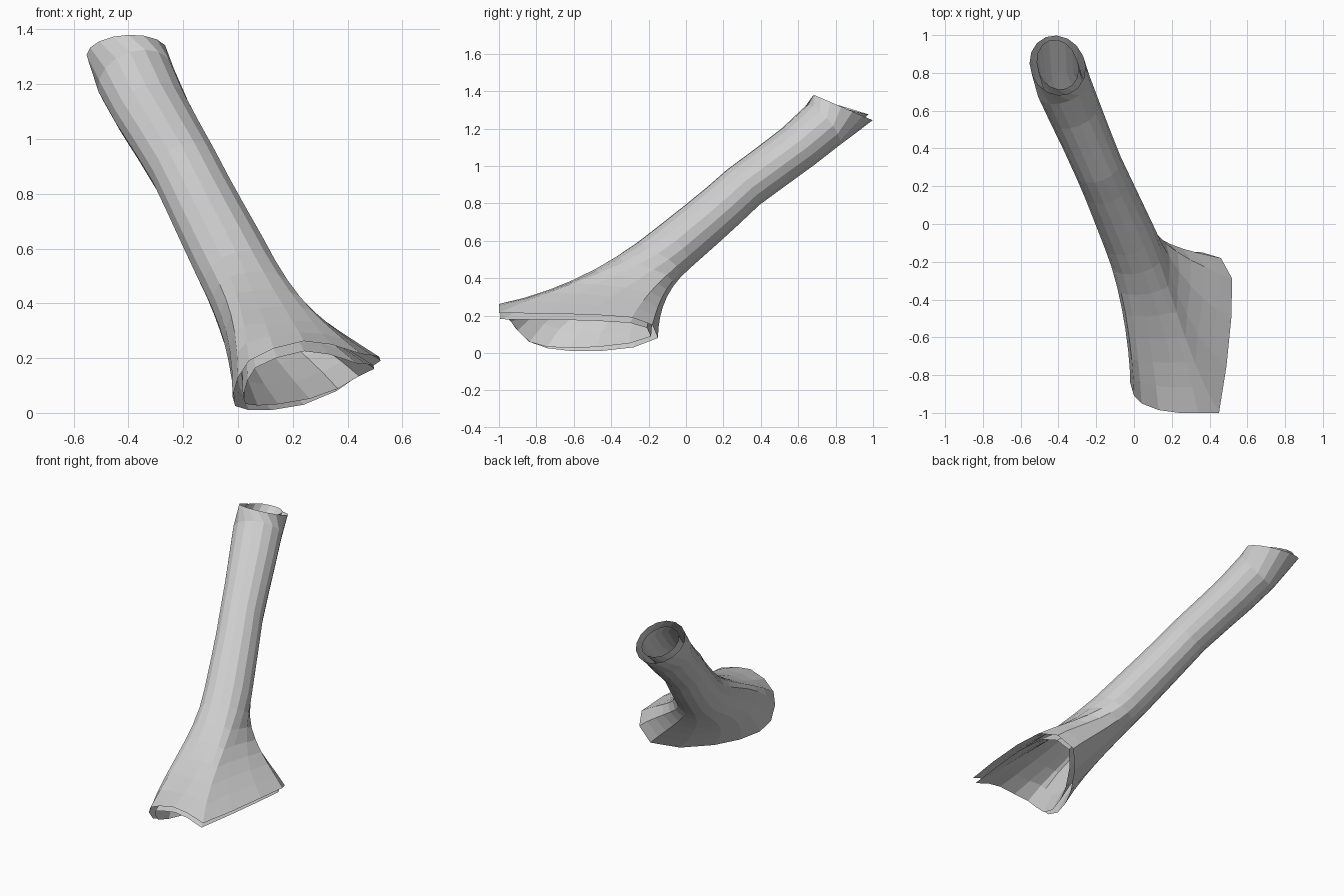
import bpy, bmesh, math
from mathutils import Vector as V

if "Cube" in bpy.data.objects:
    bpy.data.objects.remove(bpy.data.objects["Cube"])

SIDES = 16
grey = bpy.data.materials.new("light_grey")
grey.diffuse_color = (0.62, 0.62, 0.62, 1)
grey.use_nodes = True
grey.node_tree.nodes["Principled BSDF"].inputs["Base Color"].default_value = grey.diffuse_color

# Tube frame: downward axis, sideways axis and upward axis of the cross-section
down = V((0.31, -0.74, -0.61)).normalized()
side = V((0.92, 0.385, 0)).normalized()
up = V((0.23, -0.555, 0.80)).normalized()


def ring(c, a, b):
    """Elliptical ring with half-axis vectors a and b."""
    return [V(c) + a * math.cos(t) + b * math.sin(t)
            for t in (2 * math.pi * i / SIDES for i in range(SIDES))]


# Tube rings: slanted mouth, then round sections down to the neck
rings = [ring((-0.405, 0.84, 1.312), V((0.148, -0.01, 0.005)), V((0.005, -0.158, 0.068)))]
for c, rs, ru in [((-0.372, 0.73, 1.215), 0.147, 0.139),
                  ((-0.315, 0.595, 1.10), 0.141, 0.131),
                  ((-0.252, 0.45, 0.992), 0.134, 0.129),
                  ((-0.19, 0.305, 0.885), 0.130, 0.129),
                  ((-0.140, 0.195, 0.785), 0.132, 0.132),
                  ((-0.092, 0.085, 0.69), 0.136, 0.136),
                  ((-0.025, -0.07, 0.56), 0.142, 0.142)]:
    rings.append(ring(c, side * rs, up * ru))

# Rim of the flared foot, from the right side round the front, left and back
rim = [V(p) for p in [
    (0.515, -0.50, 0.205), (0.49, -0.75, 0.21), (0.45, -1.0, 0.215), (0.34, -1.0, 0.25),
    (0.24, -1.0, 0.262), (0.13, -0.985, 0.235), (0.04, -0.95, 0.19), (0.0, -0.91, 0.13),
    (-0.02, -0.84, 0.06), (-0.01, -0.74, 0.025), (0.04, -0.61, 0.01), (0.12, -0.46, 0.01),
    (0.24, -0.28, 0.03), (0.36, -0.15, 0.08), (0.46, -0.18, 0.15), (0.52, -0.29, 0.19)]]

# Directions in which the foot runs out: right, front, left, back
out = [V((0.7, -0.35, -0.45)), V((0.1, -1, -0.2)), V((0, -0.5, -0.8)), V((0.6, 0.05, -0.65))]


def flare_point(i, t):
    """Cubic curve from the neck ring to the rim along column i."""
    ang = 2 * math.pi * i / SIDES
    co, si = math.cos(ang), math.sin(ang)
    w = [max(0, co) ** 2, max(0, si) ** 2, max(0, -co) ** 2, max(0, -si) ** 2]
    end = sum((d * k for d, k in zip(out, w)), V((0, 0, 0))).normalized()
    a, b = rings[7][i], rim[i]
    h = (b - a).length / 3
    p, q = a + down * h, b - end * h
    s = 1 - t
    return a * s ** 3 + p * (3 * s * s * t) + q * (3 * s * t * t) + b * t ** 3


STEPS = 7
flare = [[flare_point(i, k / STEPS) for i in range(SIDES)] for k in range(1, STEPS + 1)]

# Skin the rings into one open shell
bm = bmesh.new()
rows = [[bm.verts.new(p) for p in r] for r in rings + flare]
for r0, r1 in zip(rows, rows[1:]):
    for i in range(SIDES):
        j = (i + 1) % SIDES
        bm.faces.new((r0[i], r1[i], r1[j], r0[j]))
bm.faces.ensure_lookup_table()
bm.normal_update()
f = bm.faces[0]
if f.normal.dot(f.calc_center_median() - V((-0.39, 0.78, 1.26))) < 0:
    bmesh.ops.reverse_faces(bm, faces=bm.faces[:])
mesh = bpy.data.meshes.new("flared_tube")
bm.to_mesh(mesh)
bm.free()
mesh.materials.append(grey)
tube = bpy.data.objects.new("flared_tube", mesh)
bpy.context.collection.objects.link(tube)

# Inner wall, left open at both rims
wall = tube.modifiers.new("inner_wall", 'SOLIDIFY')
wall.thickness = 0.038
wall.offset = -1
wall.use_rim = False
